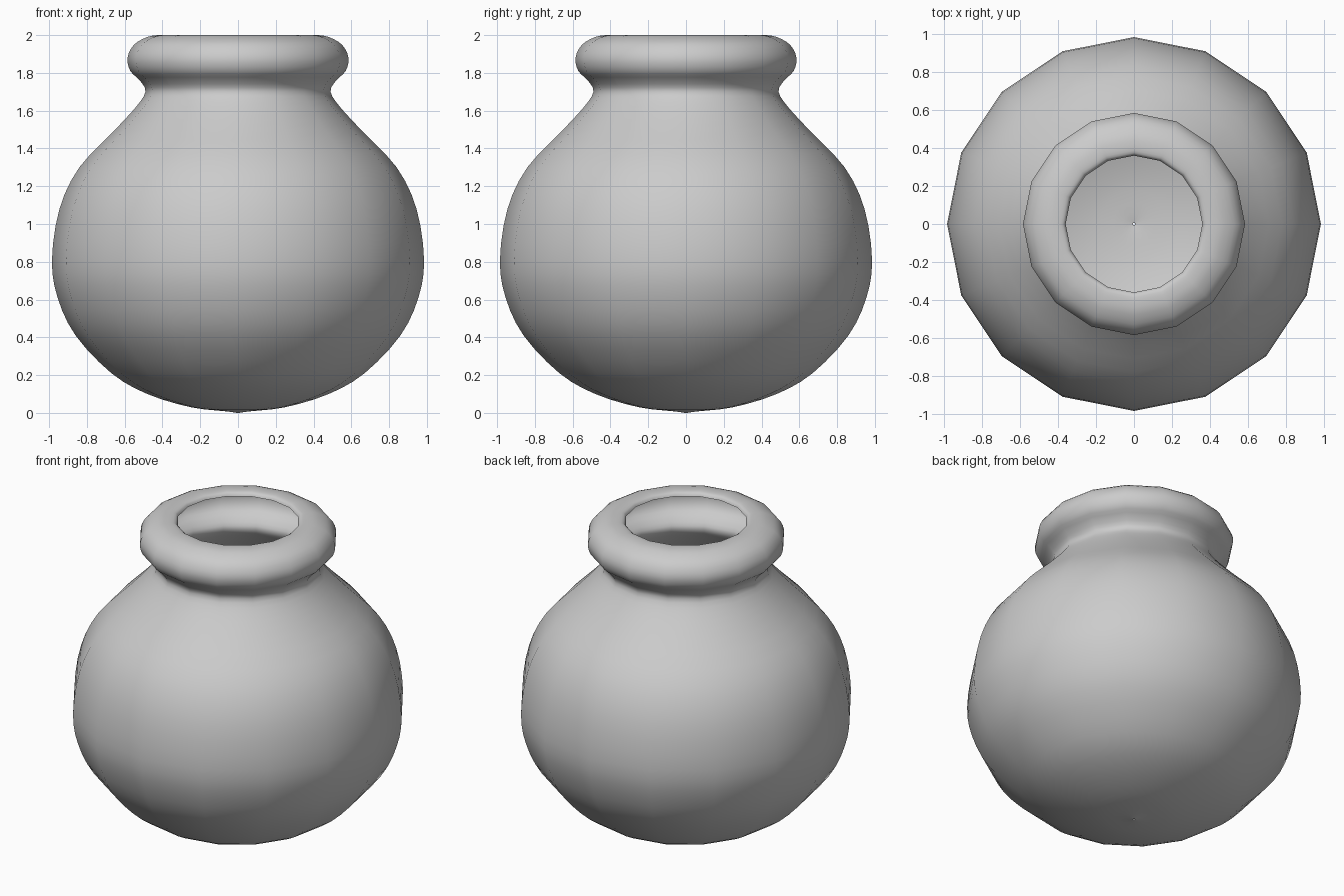
import bpy, bmesh, math
from mathutils import Vector

if "Cube" in bpy.data.objects:
    bpy.data.objects.remove(bpy.data.objects["Cube"], do_unlink=True)

# One flat clay colour
clay = bpy.data.materials.new("grey_clay")
clay.use_nodes = True
clay.diffuse_color = (0.6, 0.6, 0.6, 1)
clay.node_tree.nodes["Principled BSDF"].inputs["Base Color"].default_value = (0.6, 0.6, 0.6, 1)

# Cross-section (radius, height) of the thin wall: belly, neck, rolled rim, open lip
PROFILE = [
    (0.006, 0.0), (0.06, 0.008), (0.25, 0.03), (0.48, 0.1), (0.67, 0.21),
    (0.86, 0.41), (0.955, 0.61), (0.985, 0.81), (0.945, 1.08), (0.84, 1.3),
    (0.65, 1.5), (0.54, 1.62), (0.49, 1.7), (0.52, 1.76), (0.57, 1.81),
    (0.585, 1.88), (0.55, 1.95), (0.48, 1.99), (0.42, 2.0), (0.375, 1.995),
    (0.36, 1.975),
]
SIDES = 16


def smooth_path(points, steps):
    """Catmull-Rom interpolation through the cross-section."""
    p = [Vector((r, 0, z)) for r, z in points]
    p = [p[0]] + p + [p[-1]]
    path = []
    for a, b, c, d in zip(p, p[1:], p[2:], p[3:]):
        for i in range(steps):
            t = i / steps
            path.append(0.5 * (2 * b + (c - a) * t
                               + (2 * a - 5 * b + 4 * c - d) * t ** 2
                               + (3 * b - a - 3 * c + d) * t ** 3))
    return path + [p[-1]]


# Lathe the cross-section into a sixteen-sided pot
bm = bmesh.new()
verts = [bm.verts.new(co) for co in smooth_path(PROFILE, 3)]
edges = [bm.edges.new(pair) for pair in zip(verts, verts[1:])]
bmesh.ops.spin(bm, geom=verts + edges, cent=(0, 0, 0), axis=(0, 0, 1),
               angle=math.tau, steps=SIDES, use_merge=True)
bmesh.ops.remove_doubles(bm, verts=bm.verts[:], dist=0.0005)
bmesh.ops.recalc_face_normals(bm, faces=bm.faces[:])
for face in bm.faces:
    face.smooth = True

mesh = bpy.data.meshes.new("pot")
bm.to_mesh(mesh)
bm.free()
mesh.materials.append(clay)
pot = bpy.data.objects.new("pot", mesh)
bpy.context.collection.objects.link(pot)
